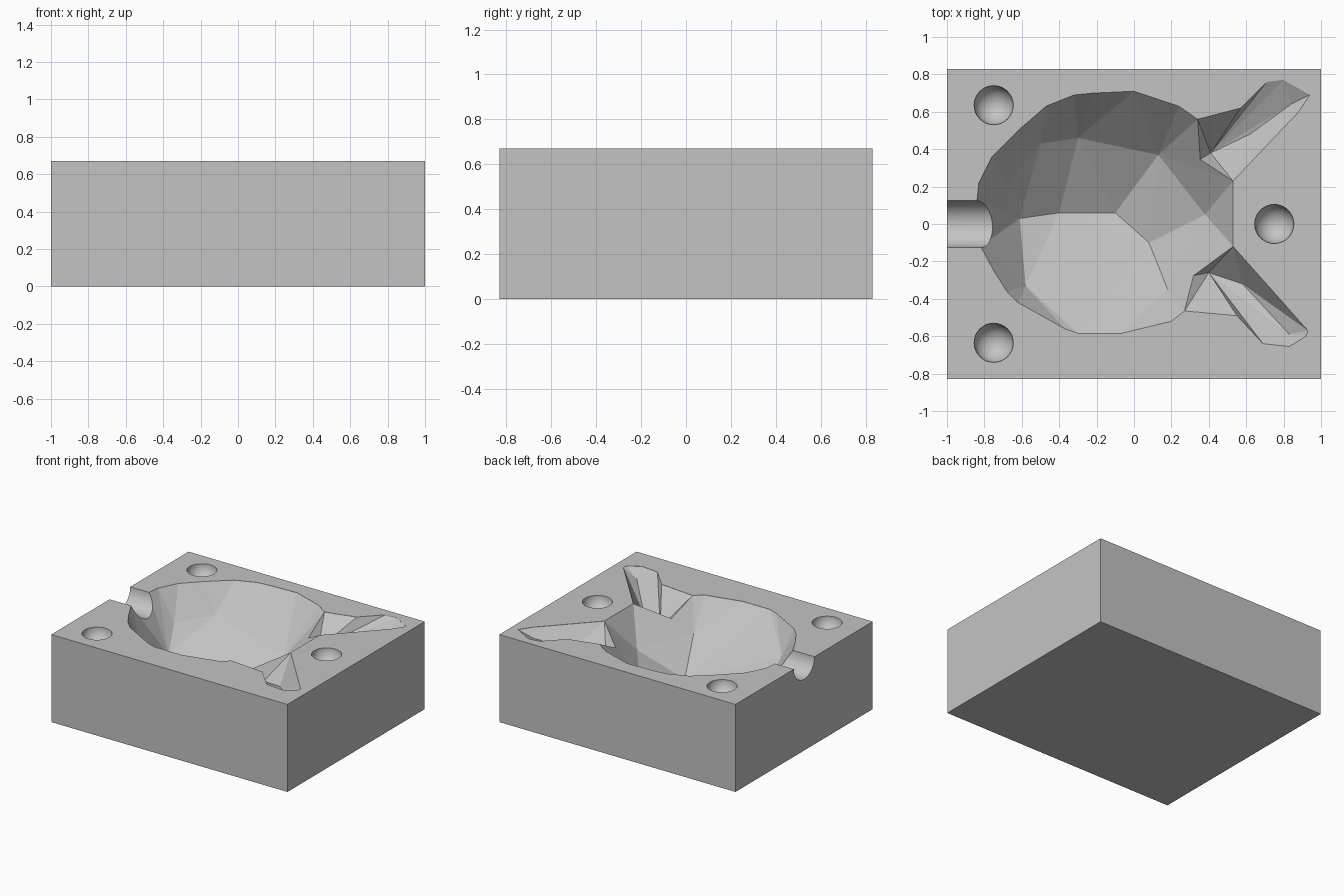
import bpy
import bmesh
from mathutils import Matrix, Vector

if "Cube" in bpy.data.objects:
    bpy.data.objects.remove(bpy.data.objects["Cube"], do_unlink=True)

TOP = 0.67

clay = bpy.data.materials.new("mould_grey")
clay.use_nodes = True
GREY = (0.55, 0.55, 0.55, 1)
clay.diffuse_color = GREY
for node in clay.node_tree.nodes:
    if node.type == "BSDF_PRINCIPLED":
        node.inputs["Base Color"].default_value = GREY


def finish(bm, name, smooth=False):
    bmesh.ops.recalc_face_normals(bm, faces=bm.faces)
    for f in bm.faces:
        f.smooth = smooth
    mesh = bpy.data.meshes.new(name)
    bm.to_mesh(mesh)
    bm.free()
    mesh.materials.append(clay)
    obj = bpy.data.objects.new(name, mesh)
    bpy.context.collection.objects.link(obj)
    return obj


def hull_cutter(name, rim, deep):
    """Faceted hull: a rim at the parting plane plus deeper (x, y, depth) points."""
    bm = bmesh.new()
    for x, y in rim:
        bm.verts.new((x, y, TOP - 0.001))
        bm.verts.new((x, y, TOP + 0.1))
    for x, y, d in deep:
        bm.verts.new((x, y, TOP - d))
    hull = bmesh.ops.convex_hull(bm, input=bm.verts)
    loose = {v for v in hull["geom_interior"] + hull["geom_unused"]
             if isinstance(v, bmesh.types.BMVert)}
    bmesh.ops.delete(bm, geom=list(loose), context="VERTS")
    return finish(bm, name)


def carve(target, cutter):
    mod = target.modifiers.new("carve", "BOOLEAN")
    mod.operation = "DIFFERENCE"
    mod.solver = "EXACT"
    mod.object = cutter
    bpy.context.view_layer.objects.active = target
    bpy.ops.object.modifier_apply(modifier=mod.name)
    bpy.data.objects.remove(cutter, do_unlink=True)


# Solid block
bm = bmesh.new()
bmesh.ops.create_cube(bm, size=1)
bmesh.ops.scale(bm, vec=(2, 1.66, TOP), verts=bm.verts)
bmesh.ops.translate(bm, vec=(0, 0, TOP / 2), verts=bm.verts)
block = finish(bm, "mould_block")

# Head cavity
head_rim = [(-.82, -.12), (-.75, -.25), (-.68, -.36), (-.62, -.42), (-.37, -.56),
            (-.3, -.585), (-.07, -.585), (.2, -.52), (.27, -.465), (.53, -.12),
            (.53, .23), (.34, .56), (.24, .63), (0, .71), (-.22, .7), (-.32, .69),
            (-.47, .63), (-.62, .5), (-.76, .36), (-.83, .22), (-.84, .12)]
head_deep = [(-.61, .03, .38), (-.58, -.33, .19), (-.68, .2, .22), (-.4, .06, .47),
             (-.1, .06, .5), (.08, -.1, .45), (.13, .37, .33), (-.3, .46, .27),
             (-.5, .43, .2), (.38, .05, .25), (.18, -.35, .22)]
carve(block, hull_cutter("head_cutter", head_rim, head_deep))

# Ear cavities, each a broad root and a narrow tip
carve(block, hull_cutter("left_ear_root",
      [(.28, .3), (.34, .56), (.57, .62), (.53, .23)],
      [(.41, .38, .2), (.62, .48, .13)]))
carve(block, hull_cutter("left_ear_tip",
      [(.57, .62), (.71, .76), (.8, .77), (.94, .69), (.88, .6), (.53, .23)],
      [(.41, .38, .2), (.62, .48, .14), (.84, .64, .06)]))
carve(block, hull_cutter("right_ear_root",
      [(.2, -.3), (.27, -.465), (.55, -.49), (.53, -.12)],
      [(.4, -.26, .2), (.58, -.32, .16)]))
carve(block, hull_cutter("right_ear_tip",
      [(.55, -.49), (.69, -.64), (.83, -.655), (.92, -.6), (.93, -.57), (.53, -.12)],
      [(.4, -.26, .2), (.58, -.32, .17), (.83, -.59, .07)]))

# Round locating sockets
for x, y in [(-.75, .635), (-.75, -.635), (.75, 0)]:
    bm = bmesh.new()
    bmesh.ops.create_uvsphere(bm, u_segments=32, v_segments=17, radius=.105)
    bmesh.ops.translate(bm, vec=(x, y, TOP), verts=bm.verts)
    carve(block, finish(bm, "socket_cutter", smooth=True))

# Pouring channel
bm = bmesh.new()
bmesh.ops.create_cone(bm, cap_ends=True, segments=32, radius1=.125, radius2=.125, depth=.4)
bmesh.ops.rotate(bm, matrix=Matrix.Rotation(1.5708, 3, "Y"), verts=bm.verts)
bmesh.ops.translate(bm, vec=Vector((-.95, 0, TOP)), verts=bm.verts)
channel = finish(bm, "channel_cutter", smooth=True)
for p in channel.data.polygons:
    p.use_smooth = len(p.vertices) == 4
carve(block, channel)
